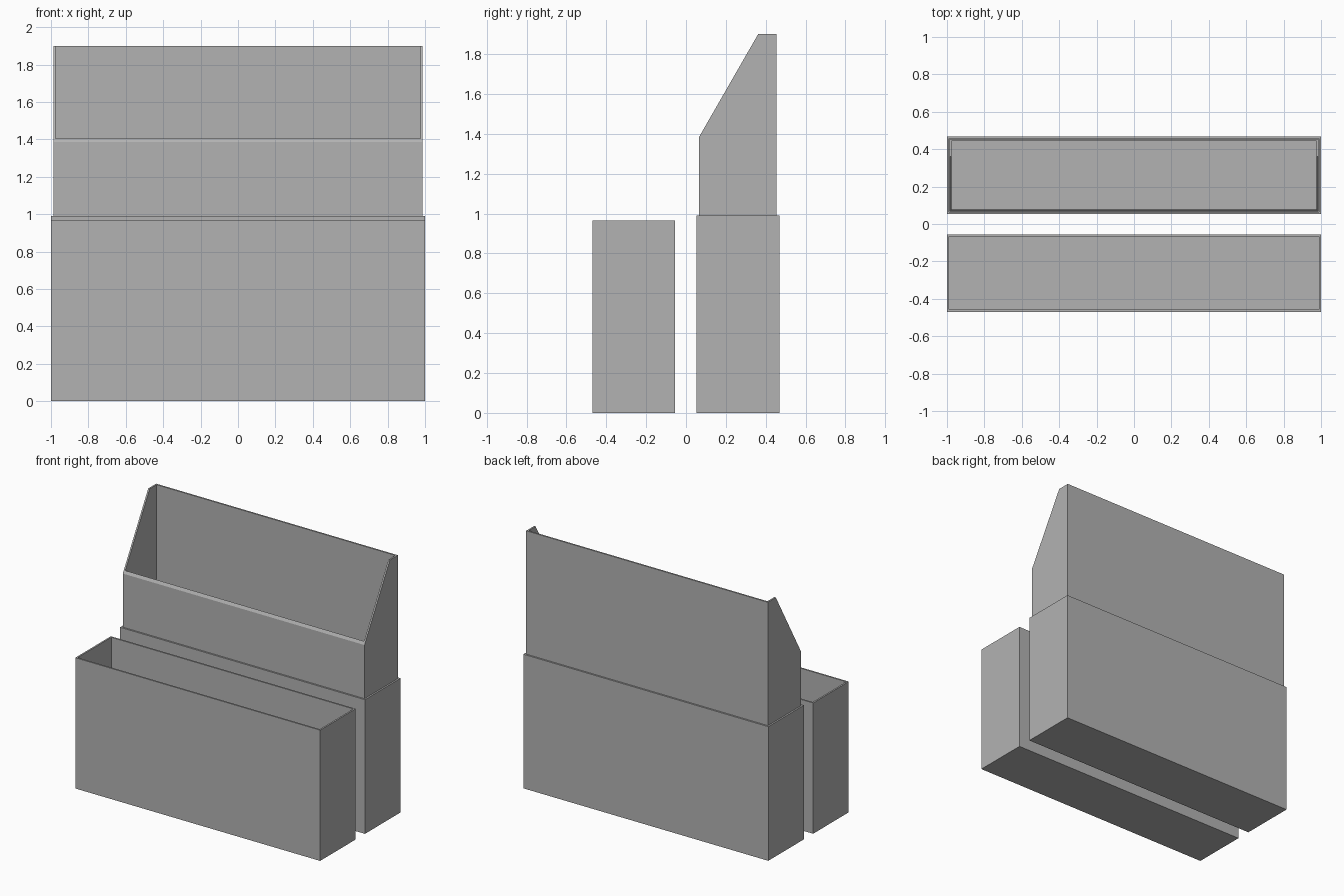
import bpy, bmesh

if "Cube" in bpy.data.objects:
    bpy.data.objects.remove(bpy.data.objects["Cube"])

# One grey card colour
card = bpy.data.materials.new("grey_card")
card.diffuse_color = (0.45, 0.45, 0.45, 1)
card.use_nodes = True
card.node_tree.nodes["Principled BSDF"].inputs["Base Color"].default_value = card.diffuse_color


def open_box(name, half_x, y0, y1, z0, rim, wall, bends=()):
    """Hollow box with a floor; rim(y) gives the top edge height."""
    def outline(inset):
        hx, a, b = half_x - inset, y0 + inset, y1 - inset
        return ([(-hx, a), (hx, a)] + [(hx, y) for y in bends] +
                [(hx, b), (-hx, b)] + [(-hx, y) for y in reversed(bends)])

    bm = bmesh.new()

    def ring(pts, height):
        return [bm.verts.new((x, y, height(y))) for x, y in pts]

    outer, inner = outline(0), outline(wall)
    rings = [ring(outer, lambda y: z0), ring(outer, rim),
             ring(inner, rim), ring(inner, lambda y: z0 + wall)]
    n = len(outer)
    for low, high in zip(rings, rings[1:]):
        for i in range(n):
            j = (i + 1) % n
            bm.faces.new((low[i], low[j], high[j], high[i]))
    bm.faces.new(rings[0][::-1])
    bm.faces.new(rings[-1])
    bmesh.ops.recalc_face_normals(bm, faces=bm.faces)
    mesh = bpy.data.meshes.new(name)
    bm.to_mesh(mesh)
    bm.free()
    mesh.materials.append(card)
    obj = bpy.data.objects.new(name, mesh)
    bpy.context.collection.objects.link(obj)
    return obj


# Lid standing in front, open side up
open_box("lid", 1.0, -0.47, -0.055, 0, lambda y: 0.965, 0.012)

# Base box behind it
open_box("base", 1.0, 0.053, 0.468, 0, lambda y: 0.99, 0.012)

# Tall inner tray with its front cut on a slant
TRAY_FRONT, BEND = 0.066, 0.362


def tray_rim(y):
    t = min(1, (y - TRAY_FRONT) / (BEND - TRAY_FRONT))
    return 1.385 + t * (1.9 - 1.385)


open_box("inner_tray", 0.987, TRAY_FRONT, 0.455, 0.013, tray_rim, 0.012, (BEND,))
